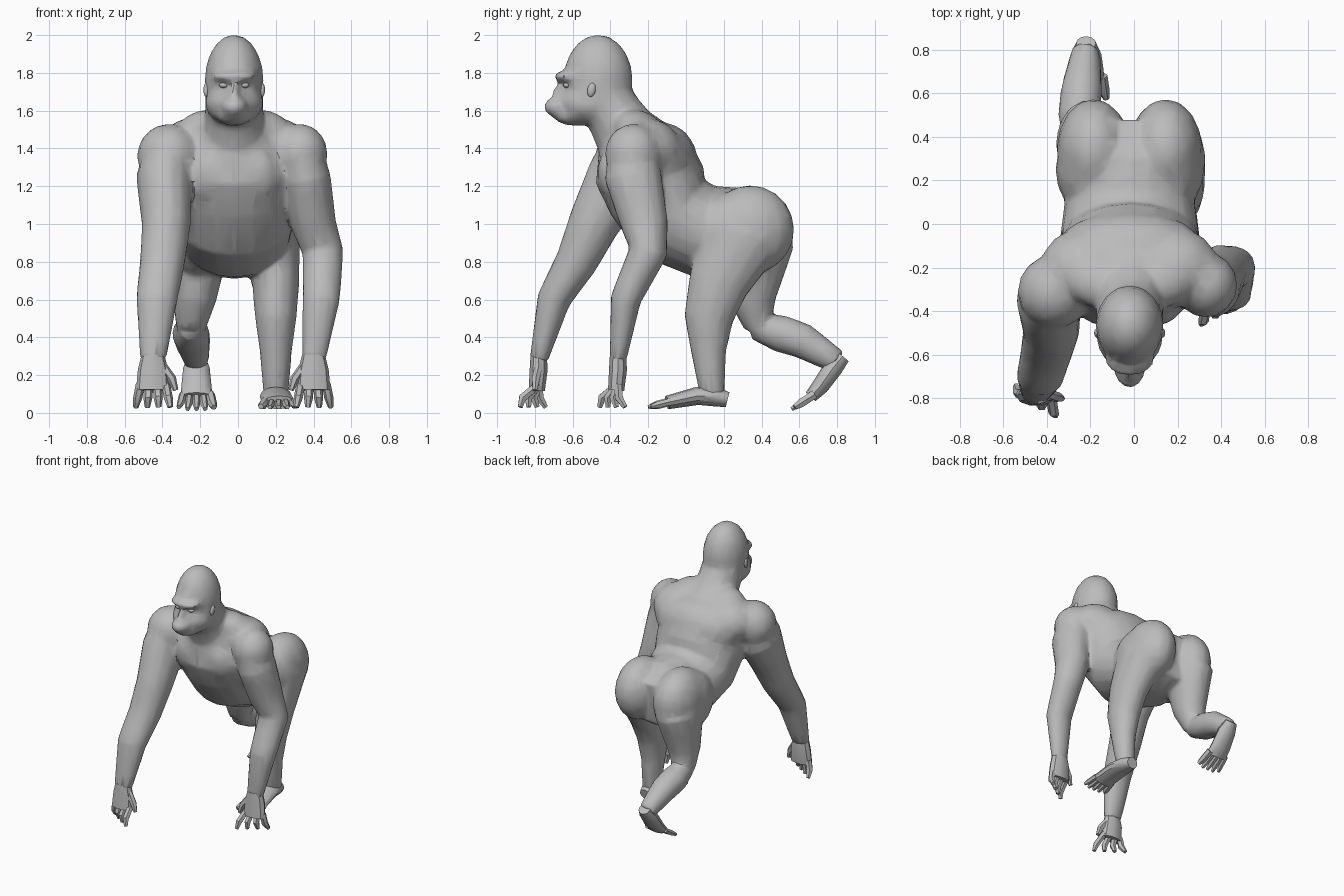
import bpy, bmesh, math
from mathutils import Vector, Matrix

cube = bpy.data.objects.get("Cube")
if cube:
    bpy.data.objects.remove(cube, do_unlink=True)

grey = bpy.data.materials.new("plain grey")
grey.use_nodes = True
grey.diffuse_color = (.5, .5, .5, 1)
grey.node_tree.nodes["Principled BSDF"].inputs["Base Color"].default_value = grey.diffuse_color

MIDDLE = -.02     # the head and trunk sit slightly off centre


def loft(bm, stations, depth=(1, 1), sides=14):
    """Closed tube through (x, y, z, half width) stations.
    Depth gives the depth-to-width ratio at the first and the last station."""
    centres = [Vector(station[:-1]) for station in stations]
    last = len(stations) - 1
    rings = []
    for i, centre in enumerate(centres):
        along = (centres[min(i + 1, last)] - centres[max(i - 1, 0)]).normalized()
        across = Vector((1, 0, 0))
        across = (across - along * across.dot(along)).normalized()
        ratio = depth[0] + (depth[1] - depth[0]) * i / last
        deep = along.cross(across) * ratio
        width = stations[i][-1]
        ring = []
        for k in range(sides):
            angle = math.tau * k / sides
            offset = across * math.cos(angle) + deep * math.sin(angle)
            ring.append(bm.verts.new(centre + offset * width))
        rings.append(ring)
    for low, high in zip(rings, rings[1:]):
        for k in range(sides):
            n = (k + 1) % sides
            bm.faces.new((low[k], low[n], high[n], high[k]))
    bm.faces.new(rings[0][::-1])
    bm.faces.new(rings[-1])


def ball(bm, offset, y, z, radii, tilt=0):
    """Ellipsoid beside the middle line, tilted about the x axis."""
    matrix = Matrix.Translation((MIDDLE + offset, y, z))
    matrix = matrix @ Matrix.Rotation(tilt, 4, "X") @ Matrix.Diagonal((*radii, 1))
    bmesh.ops.create_uvsphere(bm, u_segments=16, v_segments=10, radius=1, matrix=matrix)


def pair(bm, offset, y, z, radii, tilt=0):
    """Two matching ellipsoids either side of the middle line."""
    for side in (-1, 1):
        ball(bm, side * offset, y, z, radii, tilt)


def finish(bm, name):
    """Turn the bmesh into a named grey object."""
    bmesh.ops.recalc_face_normals(bm, faces=bm.faces)
    mesh = bpy.data.meshes.new(name)
    bm.to_mesh(mesh)
    bm.free()
    mesh.materials.append(grey)
    part = bpy.data.objects.new(name, mesh)
    bpy.context.collection.objects.link(part)
    return part


def smooth(part):
    """Smooth shading that keeps the strong creases."""
    bpy.ops.object.select_all(action="DESELECT")
    part.select_set(True)
    bpy.context.view_layer.objects.active = part
    bpy.ops.object.shade_smooth_by_angle(angle=math.radians(35))


body = bmesh.new()

# Trunk: neck, chest, belly, pelvis
trunk = [(-.34, 1.57, .15), (-.23, 1.33, .34), (-.15, 1.17, .34), (-.07, 1.03, .32),
         (.1, .96, .3), (.28, .95, .29), (.46, .93, .2)]
loft(body, [(MIDDLE, *station) for station in trunk], depth=(.8, .84), sides=20)

# Muscle masses: upper back, shoulder blades, neck muscles, chest plates
ball(body, 0, -.14, 1.34, (.36, .2, .2), tilt=.5)
pair(body, .2, -.2, 1.4, (.21, .19, .16), tilt=-.4)
pair(body, .13, -.25, 1.49, (.17, .14, .11), tilt=-.4)
pair(body, .115, -.36, 1.25, (.13, .105, .16), tilt=.2)

# Buttocks and hips
pair(body, .165, .34, .97, (.17, .235, .235))
pair(body, .2, .25, .94, (.14, .2, .22))

# Deltoids, the right one larger and lower
ball(body, .35, -.28, 1.37, (.145, .15, .16))
ball(body, -.345, -.31, 1.36, (.17, .17, .17))

# Head: skull, neck, cheeks, muzzle, jaw, brow, nose
ball(body, 0, -.465, 1.76, (.157, .185, .243))
loft(body, [(MIDDLE, -.46, 1.7, .155), (MIDDLE, -.38, 1.58, .155), (MIDDLE, -.3, 1.45, .18)])
ball(body, 0, -.51, 1.64, (.155, .165, .12))
ball(body, 0, -.65, 1.62, (.075, .105, .06))
ball(body, 0, -.6, 1.57, (.09, .11, .05), tilt=-.1)
ball(body, 0, -.61, 1.78, (.12, .09, .035))
ball(body, 0, -.65, 1.69, (.03, .06, .06), tilt=-.4)

# Arms, shoulder to wrist
left_arm = [(.33, -.28, 1.42, .1), (.36, -.28, 1.25, .13), (.4, -.22, 1, .12),
            (.45, -.2, .85, .11), (.44, -.32, .6, .1), (.4, -.36, .28, .065)]
right_arm = [(-.37, -.3, 1.42, .11), (-.39, -.35, 1.25, .15), (-.38, -.49, 1, .13),
             (-.4, -.58, .8, .12), (-.43, -.7, .6, .11), (-.45, -.78, .28, .07)]
for arm in (left_arm, right_arm):
    loft(body, arm, depth=(1.3, .7))

# Legs: the left one stands, the right one pushes off behind
left_leg = [(.17, .3, .95, .16), (.2, .17, .68, .125), (.2, .12, .5, .11),
            (.2, .12, .32, .085), (.2, .14, .08, .065)]
right_thigh = [(-.2, .37, .9, .16), (-.23, .35, .6, .115), (-.25, .38, .45, .08)]
right_shin = [(-.25, .36, .46, .07), (-.25, .5, .42, .1), (-.24, .62, .38, .095),
              (-.22, .8, .27, .065)]
loft(body, left_leg, depth=(1.4, 1))
loft(body, right_thigh, depth=(1.3, .9))
loft(body, right_shin)

# Fuse the masses into one skin, soften it, then thin it to broad facets
skin = finish(body, "body")
bpy.context.view_layer.objects.active = skin
fuse = skin.modifiers.new("fuse", "REMESH")
fuse.mode = "VOXEL"
fuse.voxel_size = .014
soften = skin.modifiers.new("soften", "SMOOTH")
soften.iterations = 8
thin = skin.modifiers.new("thin", "DECIMATE")
thin.ratio = .08
for modifier in list(skin.modifiers):
    bpy.ops.object.modifier_apply(modifier=modifier.name)
smooth(skin)


def finger(bm, root, steps, size):
    """Three-station tapering finger or toe; steps are offsets from the root."""
    points = [Vector(root) + Vector(step) for step in steps]
    loft(bm, [(*point, size * taper) for point, taper in zip(points, (1, 1, .6))], sides=6)


def hand(name, wrist, side):
    """Palm hanging from the wrist, four curled fingers and an inner thumb."""
    bm = bmesh.new()
    x, y, z = wrist
    loft(bm, [(x, y, z, .06), (x, y, z - .08, .08), (x, y - .01, z - .19, .09)],
         depth=(.75, .5), sides=10)
    for i in range(4):
        spread = (i - 1.5) * .045
        curl = side * (i - 1.5) * .03 - .02
        finger(bm, wrist, [(spread, 0, -.16), (spread * 1.2, curl - .02, -.23),
                           (spread * 1.35, curl * 1.5, -.28)], .024)
    finger(bm, wrist, [(-side * .05, 0, -.06), (-side * .1, -.015, -.13),
                       (-side * .12, -.02, -.19)], .024)
    smooth(finish(bm, name))


hand("left_hand", (.4, -.36, .31), 1)
hand("right_hand", (-.45, -.78, .31), -1)


def foot(name, sole, drop, side):
    """Lofted sole with five toes reaching on from its last station."""
    bm = bmesh.new()
    loft(bm, sole, depth=(.9, .4), sides=12)
    reach = Vector((0, -.1, -drop))
    for i in range(5):
        spread = Vector((side * (i - 2) * .036, 0, 0))
        length = .85 if i in (0, 4) else 1
        finger(bm, sole[-1][:-1], [spread - reach * .2, spread * 1.15 + reach * length * .6,
                                   spread * 1.3 + reach * length], .026 if i == 0 else .02)
    smooth(finish(bm, name))


foot("left_foot", [(.2, .22, .07, .045), (.2, .16, .085, .07), (.2, .06, .09, .085),
                   (.215, -.1, .055, .09)], .025, 1)
foot("right_foot", [(-.22, .83, .3, .045), (-.22, .78, .24, .07), (-.22, .71, .14, .08),
                    (-.22, .66, .085, .085)], .065, -1)

# Eyes and ears
eyes = bmesh.new()
pair(eyes, .055, -.63, 1.735, (.025, .02, .015))
smooth(finish(eyes, "eyes"))
ears = bmesh.new()
pair(ears, .148, -.5, 1.71, (.015, .022, .038), tilt=-.2)
smooth(finish(ears, "ears"))
